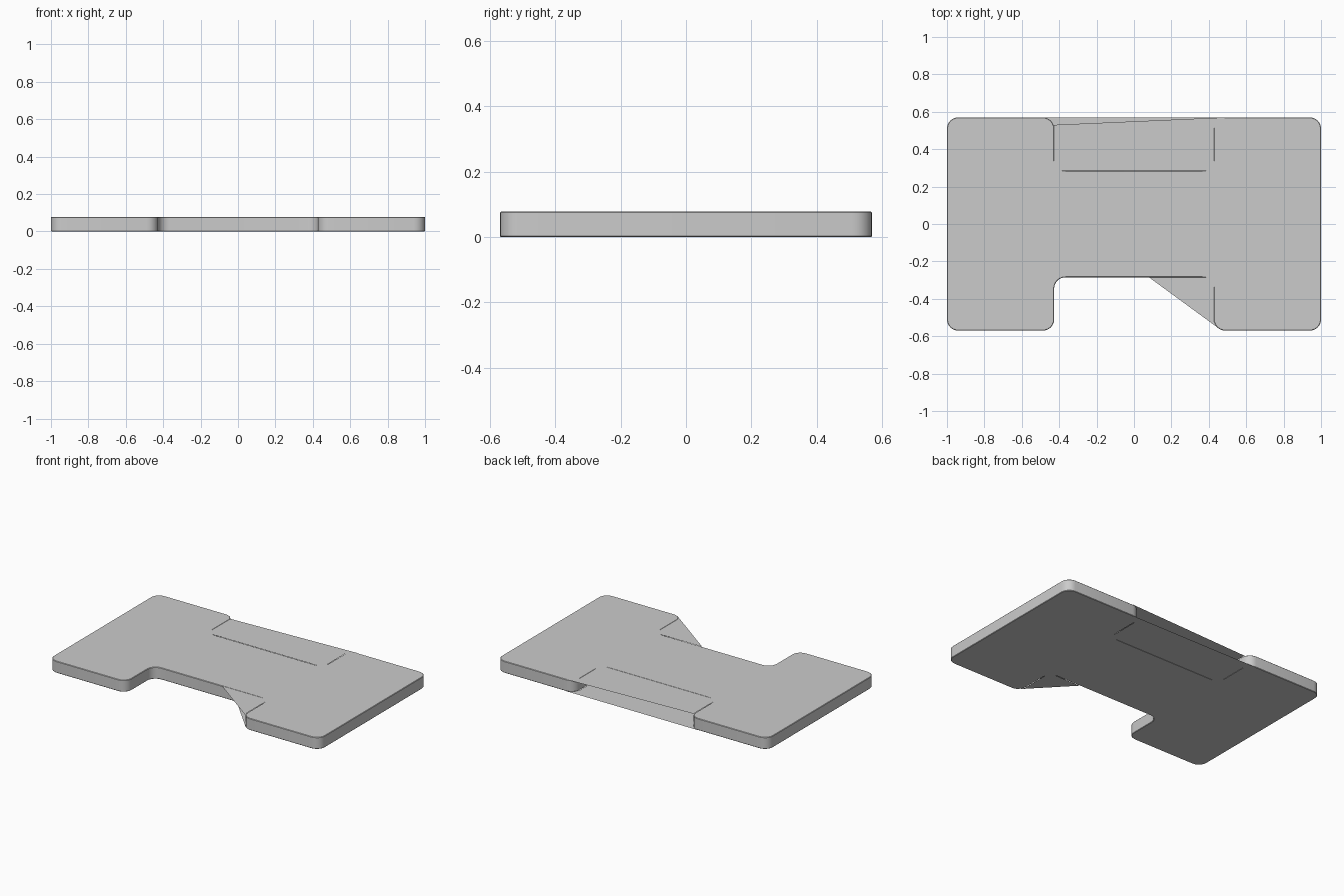
import bpy, bmesh, math

if "Cube" in bpy.data.objects:
    bpy.data.objects.remove(bpy.data.objects["Cube"])

T = 0.078          # plate thickness
W, D = 1.0, 0.57   # half width, half depth
NX, NY = 0.427, 0.285   # notch half width, notch floor
R = 0.06           # corner radius


def rounded(points, radius, steps=6):
    """Round every corner of a right-angled outline."""
    out = []
    n = len(points)
    for i, (x, y) in enumerate(points):
        px, py = points[i - 1]
        qx, qy = points[(i + 1) % n]
        a, b = math.hypot(px - x, py - y), math.hypot(qx - x, qy - y)
        ux, uy = (px - x) / a, (py - y) / a
        vx, vy = (qx - x) / b, (qy - y) / b
        for k in range(steps + 1):
            t = math.pi / 2 * k / steps
            s, c = radius * (1 - math.sin(t)), radius * (1 - math.cos(t))
            out.append((x + ux * s + vx * c, y + uy * s + vy * c))
    return out


def add_object(name, bm):
    mesh = bpy.data.meshes.new(name)
    bm.to_mesh(mesh)
    bm.free()
    obj = bpy.data.objects.new(name, mesh)
    bpy.context.collection.objects.link(obj)
    return obj


def sheet(name, points, z, up):
    """Flat face spanning part of a notch."""
    bm = bmesh.new()
    face = bm.faces.new([bm.verts.new((x, y, z)) for x, y in points])
    face.normal_update()
    if (face.normal.z > 0) != up:
        face.normal_flip()
    return add_object(name, bm)


# H-shaped plate with rounded corners
half = [(-W, -D), (-NX, -D), (-NX, -NY), (NX, -NY), (NX, -D), (W, -D)]
outline = rounded(half + [(-x, -y) for x, y in half], R)
bm = bmesh.new()
base = bm.faces.new([bm.verts.new((x, y, 0)) for x, y in outline])
top = bmesh.ops.extrude_face_region(bm, geom=[base])
bmesh.ops.translate(bm, vec=(0, 0, T),
                    verts=[v for v in top["geom"] if isinstance(v, bmesh.types.BMVert)])
bmesh.ops.recalc_face_normals(bm, faces=bm.faces)
plate = add_object("notched_plate", bm)

# fine edge break on the rims
bevel = plate.modifiers.new("edge_break", "BEVEL")
bevel.width = 0.003
bevel.segments = 1
bevel.limit_method = 'ANGLE'
bevel.angle_limit = math.radians(50)

bpy.context.view_layer.objects.active = plate
plate.select_set(True)
bpy.ops.object.shade_smooth_by_angle(angle=math.radians(30))

# thin skins across the back notch
sheet("back_top_skin", [(-NX, NY), (NX, NY), (NX, D - R), (NX + R, D), (-NX, 0.53)], T, True)
sheet("back_bottom_skin", [(-NX, NY), (NX, NY), (NX, D - R), (NX + R, D),
                           (-NX - R, D), (-NX, D - R)], 0, False)

# triangular webs in the front notch
sheet("front_top_web", [(0.08, -NY), (NX, -NY), (NX, -0.52), (NX + 0.015, -0.55)], T, True)
sheet("front_bottom_web", [(0.19, -NY), (NX, -NY), (NX, -0.52), (NX + 0.015, -0.55)], 0, False)
